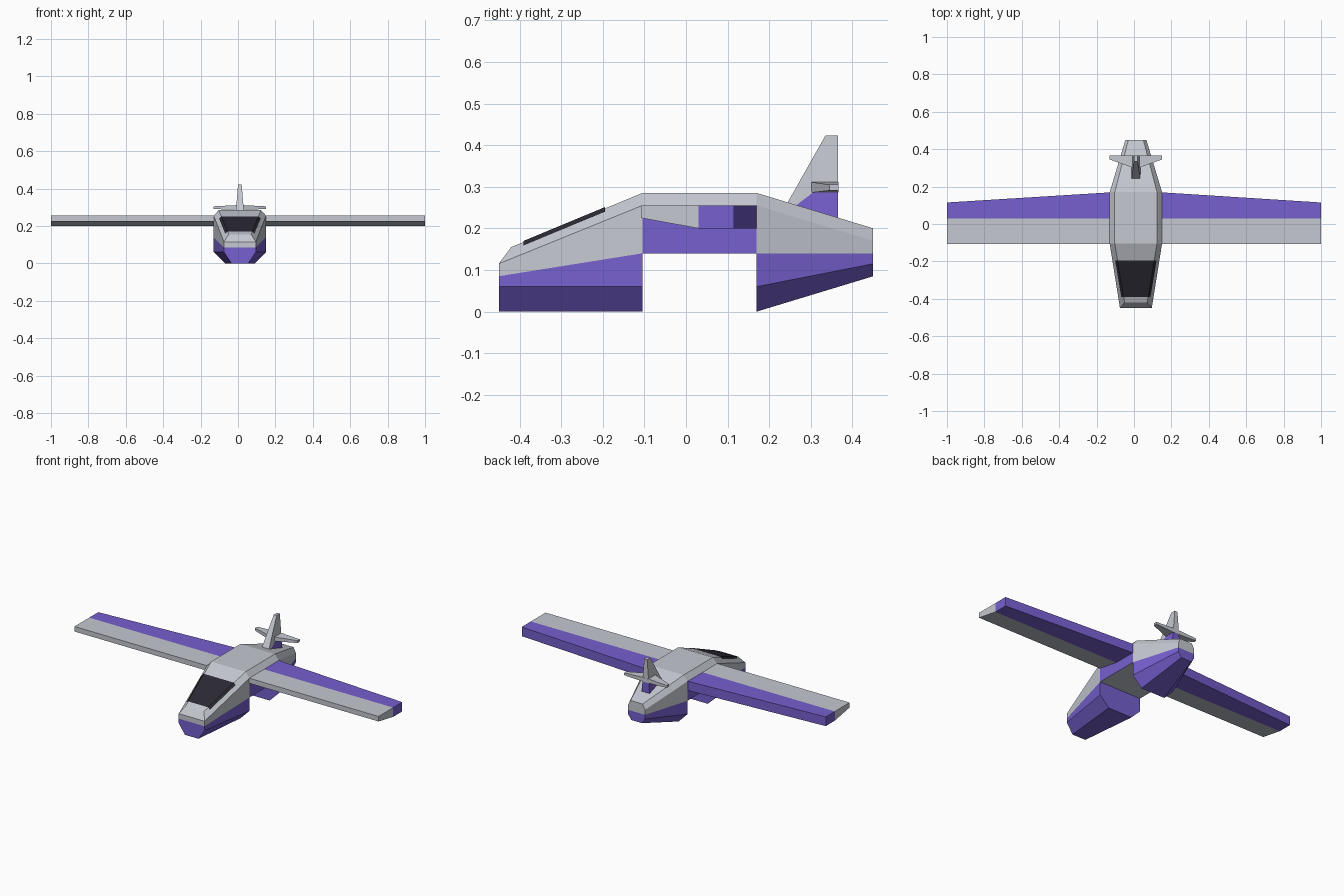
import bpy
import bmesh

cube = bpy.data.objects.get("Cube")
if cube:
    bpy.data.objects.remove(cube)


def material(name, rgb):
    mat = bpy.data.materials.new(name)
    mat.use_nodes = True
    color = (*rgb, 1)
    mat.diffuse_color = color
    mat.node_tree.nodes["Principled BSDF"].inputs["Base Color"].default_value = color
    return mat


MATERIALS = [
    material("light_grey", (0.56, 0.58, 0.64)),
    material("purple", (0.18, 0.115, 0.62)),
    material("dark_glass", (0.024, 0.022, 0.033)),
]
GREY, PURPLE, GLASS = range(3)
CENTRE = 0.01  # the body sits slightly to the left of the wing's middle


def add_face(bm, verts, mat):
    bm.faces.new(verts).material_index = mat


def finish(bm, name, offset=0.0):
    bmesh.ops.remove_doubles(bm, verts=bm.verts, dist=0.0005)
    bmesh.ops.recalc_face_normals(bm, faces=bm.faces)
    mesh = bpy.data.meshes.new(name)
    bm.to_mesh(mesh)
    bm.free()
    for mat in MATERIALS:
        mesh.materials.append(mat)
    obj = bpy.data.objects.new(name, mesh)
    obj.location.x = offset
    bpy.context.collection.objects.link(obj)
    return obj


def loft(bm, rings, seg_mats, start_caps=(), end_caps=()):
    """Skin closed rings; each cap is (vertex indices, material)."""
    rows = [[bm.verts.new(p) for p in ring] for ring in rings]
    n = len(seg_mats)
    for a, b in zip(rows, rows[1:]):
        for i, mat in enumerate(seg_mats):
            j = (i + 1) % n
            add_face(bm, (a[i], a[j], b[j], b[i]), mat)
    for row, caps in ((rows[0], start_caps), (rows[-1], end_caps)):
        for ids, mat in caps:
            add_face(bm, [row[i] for i in ids], mat)


def section(y, half, top_y=None):
    """Mirrored cross-section from (half width, z) points, bottom to top."""
    pts = [(w, y, z) for w, z in half]
    if top_y is not None:
        pts[-1] = (half[-1][0], top_y, half[-1][1])
    return pts + [(-x, py, z) for x, py, z in reversed(pts)]


# Fuselage: nose, raised middle and tail welded into one shell
FRONT, BACK = -0.105, 0.17
full = [(0.08, 0), (0.14, 0.06), (0.14, 0.14), (0.14, 0.255), (0.113, 0.285)]
nose = [(0.045, 0), (0.085, 0.06), (0.085, 0.085), (0.085, 0.115), (0.06, 0.155)]
tail = [(0.035, 0.085), (0.056, 0.115), (0.056, 0.14), (0.056, 0.17), (0.04, 0.2)]
skin = [PURPLE] * 2 + [GREY] * 5 + [PURPLE] * 3
lower_cap = ((0, 1, 2, 7, 8, 9), PURPLE)
end_caps = [lower_cap, ((2, 3, 6, 7), GREY), ((3, 4, 5, 6), GREY)]
bm = bmesh.new()
loft(bm, [section(-0.45, nose, -0.42), section(FRONT, full)], skin, end_caps, [lower_cap])
loft(bm, [section(FRONT, full[2:]), section(BACK, full[2:])],
     [PURPLE, GREY, GREY, GREY, PURPLE, GREY])
loft(bm, [section(BACK, full), section(0.45, tail)], skin, [lower_cap], end_caps)
finish(bm, "fuselage", CENTRE)

# Windshield: thin plate wrapping over the upper nose edges
bm = bmesh.new()
rows = []
for y, w, z in ((-0.39, 0.066, 0.170), (-0.195, 0.099, 0.251)):
    rows.append([bm.verts.new(p) for p in (
        (-w - 0.012, y, z - 0.011), (-w, y, z), (w, y, z), (w + 0.012, y, z - 0.011))])
for i in range(3):
    add_face(bm, (rows[0][i], rows[0][i + 1], rows[1][i + 1], rows[1][i]), GLASS)
finish(bm, "windshield", CENTRE)


# Wing: straight leading edge, tapered purple trailing part
def wing_ring(x, back):
    outline = [(-0.108, 0.255), (0.03, 0.255), (back, 0.255),
               (back, 0.2), (0.03, 0.2), (-0.108, 0.225)]
    return [(x, y, z) for y, z in outline]


bm = bmesh.new()
tip_caps = [((0, 1, 4, 5), GREY), ((1, 2, 3, 4), PURPLE)]
loft(bm, [wing_ring(-1, 0.115), wing_ring(-0.13, 0.169),
          wing_ring(0.15, 0.169), wing_ring(1, 0.115)],
     [GREY, PURPLE, PURPLE, PURPLE, GREY, GREY], tip_caps, tip_caps)
finish(bm, "wing")


# Tail fin: tapered plate in two coloured pieces
def fin_piece(name, outline, mat):
    bm = bmesh.new()
    rings = []
    for side in (-1, 1):
        rings.append([(side * (0.026 - 0.083 * (z - 0.225)), y, z) for y, z in outline])
    cap = [(range(len(outline)), mat)]
    loft(bm, rings, [mat] * len(outline), cap, cap)
    finish(bm, name, CENTRE)


fin_piece("fin", [(0.243, 0.26), (0.335, 0.423), (0.365, 0.423),
                  (0.365, 0.288), (0.305, 0.286), (0.263, 0.254)], GREY)
fin_piece("fin_base", [(0.263, 0.254), (0.305, 0.286), (0.365, 0.288),
                       (0.365, 0.225)], PURPLE)


# Tailplane: small swept surfaces through the fin
def tailplane_ring(x, front, low, high):
    return [(x, front, low), (x, front, high), (x, 0.366, high), (x, 0.366, low)]


bm = bmesh.new()
cap = [(range(4), GREY)]
loft(bm, [tailplane_ring(-0.14, 0.345, 0.291, 0.305),
          tailplane_ring(-0.02, 0.302, 0.286, 0.311),
          tailplane_ring(0.02, 0.302, 0.286, 0.311),
          tailplane_ring(0.14, 0.345, 0.291, 0.305)], [GREY] * 4, cap, cap)
finish(bm, "tailplane", CENTRE)
